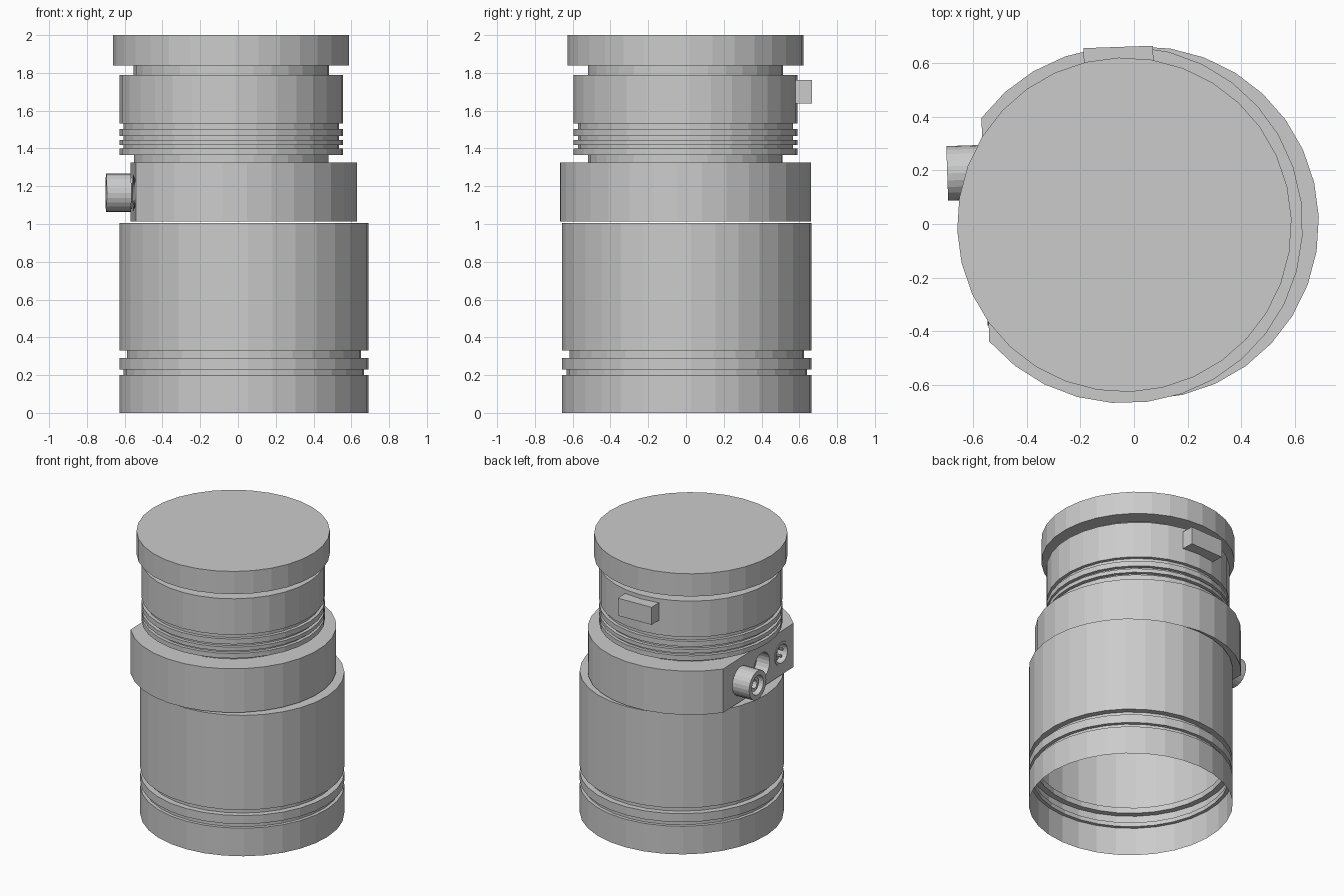
import bpy, bmesh
from math import pi, sin, cos, acos, radians
from mathutils import Matrix

if "Cube" in bpy.data.objects:
    bpy.data.objects.remove(bpy.data.objects["Cube"])

TURN = Matrix.Rotation(radians(2), 4, 'Z')          # whole model is turned slightly
LOWER = Matrix.Translation((0.031, 0.004, 0)) @ TURN
UPPER = Matrix.Translation((-0.036, -0.003, 0)) @ TURN
FLAT = -0.52                                        # local x of the connector flat
PORT_Z = 1.165


def finish(name, bm, matrix):
    bmesh.ops.recalc_face_normals(bm, faces=bm.faces)
    me = bpy.data.meshes.new(name)
    bm.to_mesh(me)
    bm.free()
    ob = bpy.data.objects.new(name, me)
    bpy.context.collection.objects.link(ob)
    ob.matrix_world = matrix
    return ob


def lathe(name, profile, matrix, n=32, cap_start=True, cap_end=True):
    bm = bmesh.new()
    rings = [[bm.verts.new((r * cos(2 * pi * i / n), r * sin(2 * pi * i / n), z))
              for i in range(n)] for r, z in profile]
    for a, b in zip(rings, rings[1:]):
        for i in range(n):
            j = (i + 1) % n
            bm.faces.new((a[i], a[j], b[j], b[i]))
    if cap_start:
        bm.faces.new(rings[0][::-1])
    if cap_end:
        bm.faces.new(rings[-1])
    return finish(name, bm, matrix)


def bands(levels):
    # each band is (radius, bottom, top)
    return [p for r, a, b in levels for p in ((r, a), (r, b))]


def port(y, z=PORT_Z):
    # frame on the flat: local z points outwards along -x
    return UPPER @ Matrix.Translation((FLAT, y, z)) @ Matrix.Rotation(-pi / 2, 4, 'Y')


# Lower barrel, a thin shell open at the bottom
lathe("lower_barrel", bands([(0.66, 0, 0.2), (0.637, 0.2, 0.23), (0.66, 0.23, 0.29),
                             (0.62, 0.29, 0.33), (0.66, 0.33, 1.005)]),
      LOWER, cap_start=False)

# Middle collar with one flat side
R = 0.667
end = acos(FLAT / R)
bm = bmesh.new()
loop = [bm.verts.new((R * cos(a), R * sin(a), 1.013))
        for a in (-end + 2 * end * i / 25 for i in range(26))]
base = bm.faces.new(loop)
ext = bmesh.ops.extrude_face_region(bm, geom=[base], use_keep_orig=True)
for v in ext["geom"]:
    if isinstance(v, bmesh.types.BMVert):
        v.co.z = 1.325
collar = finish("middle_collar", bm, UPPER)

# Two socket recesses cut into the flat
cutters = []
for k, (y, r) in enumerate([(-0.04, 0.095), (-0.275, 0.083)]):
    c = lathe("socket_cutter_%d" % k, [(r, -0.1), (r, 0.05)], port(y), n=24)
    c.hide_render = True
    m = collar.modifiers.new("socket", 'BOOLEAN')
    m.operation, m.solver, m.object = 'DIFFERENCE', 'EXACT', c
    cutters.append(c)
bpy.context.view_layer.update()
dg = bpy.context.evaluated_depsgraph_get()
cut_mesh = bpy.data.meshes.new_from_object(collar.evaluated_get(dg))
collar.modifiers.clear()
collar.data = cut_mesh
for c in cutters:
    bpy.data.objects.remove(c)

# Protruding connector with bore, and its mounting neck
lathe("connector_neck", [(0.085, -0.02), (0.085, 0.03)], port(0.215), n=24)
lathe("connector_barrel", [(0.102, 0.005), (0.102, 0.135), (0.068, 0.135), (0.068, 0.04)],
      port(0.215), n=24)
lathe("connector_insert", [(0.05, 0.03), (0.05, 0.11), (0.03, 0.11), (0.03, 0.05)],
      port(0.215), n=12)

# Multi-pin socket: liner and pins
lathe("socket_liner", [(0.083, -0.1), (0.083, 0.004), (0.066, 0.004), (0.066, -0.07)],
      port(-0.275), n=24)
for i in range(5):
    a = 2 * pi * i / 5
    lathe("socket_pin_%d" % i, [(0.01, -0.08), (0.01, -0.015)],
          port(-0.275) @ Matrix.Translation((0.038 * cos(a), 0.038 * sin(a), 0)), n=8)

# Upper barrel with grip rings and end cap
N = 0.593
lathe("upper_barrel", bands([(0.515, 1.325, 1.365), (N, 1.365, 1.40), (0.57, 1.40, 1.418),
                             (N, 1.418, 1.445), (0.57, 1.445, 1.465), (N, 1.465, 1.503),
                             (0.57, 1.503, 1.533), (N, 1.533, 1.79), (0.517, 1.79, 1.838),
                             (0.625, 1.838, 2.0)]), UPPER)

# Index block on the back
bm = bmesh.new()
bmesh.ops.create_cube(bm, size=1, matrix=Matrix.Translation((0, 0.605, 1.70))
                      @ Matrix.Diagonal((0.26, 0.12, 0.125, 1)))
finish("index_block", bm, UPPER)
